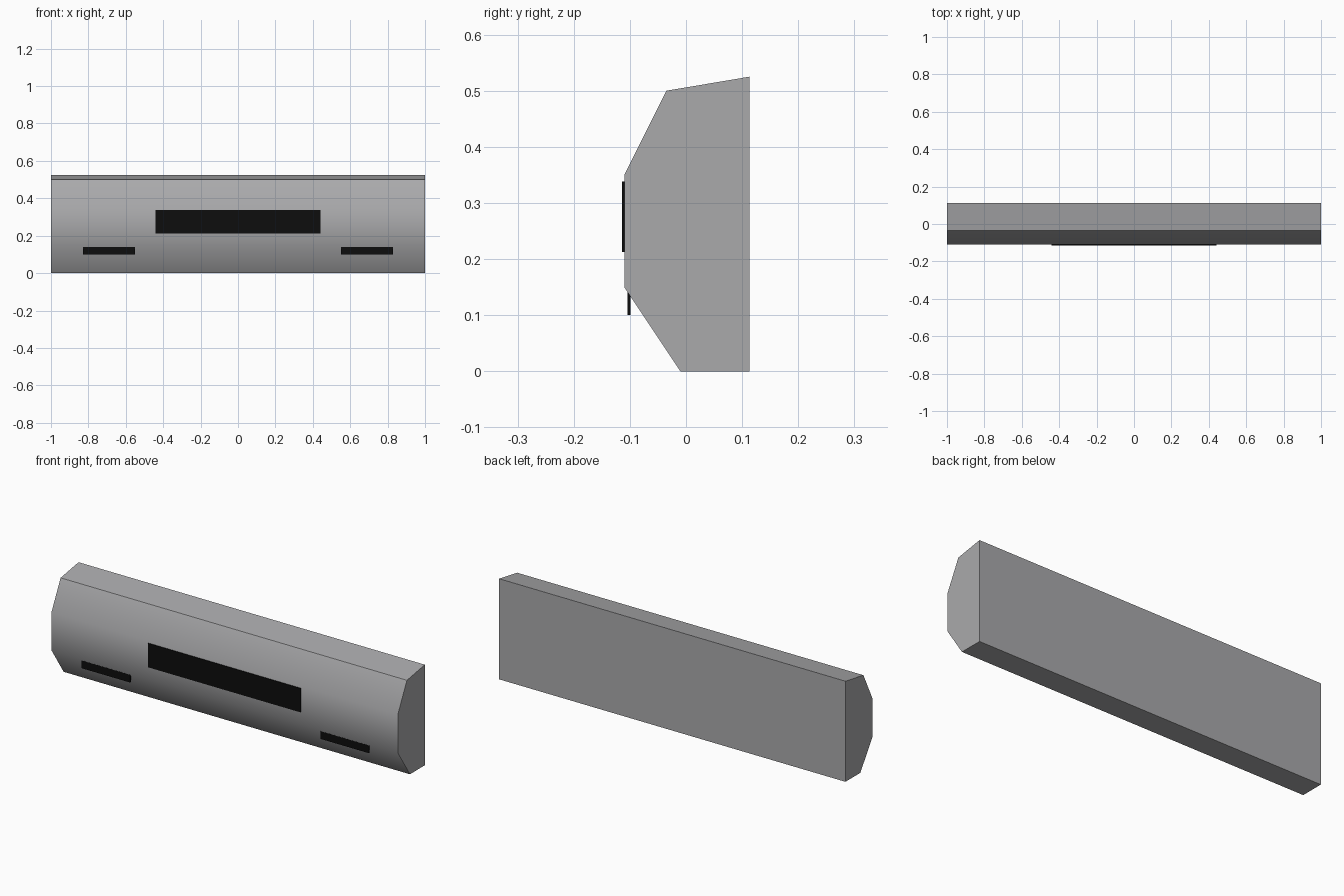
import bpy
import bmesh
import math

if "Cube" in bpy.data.objects:
    bpy.data.objects.remove(bpy.data.objects["Cube"], do_unlink=True)


def make_material(name, color):
    mat = bpy.data.materials.new(name)
    mat.use_nodes = True
    mat.diffuse_color = color
    mat.node_tree.nodes["Principled BSDF"].inputs["Base Color"].default_value = color
    return mat


def extrude_profile(name, profile, x_min, x_max, mat):
    """Sweep a closed (y, z) outline along x into a solid."""
    bm = bmesh.new()
    base = bm.faces.new([bm.verts.new((x_min, y, z)) for y, z in profile])
    swept = bmesh.ops.extrude_face_region(bm, geom=[base])["geom"]
    verts = [v for v in swept if isinstance(v, bmesh.types.BMVert)]
    bmesh.ops.translate(bm, verts=verts, vec=(x_max - x_min, 0, 0))
    bmesh.ops.recalc_face_normals(bm, faces=bm.faces)
    mesh = bpy.data.meshes.new(name)
    bm.to_mesh(mesh)
    bm.free()
    mesh.materials.append(mat)
    obj = bpy.data.objects.new(name, mesh)
    bpy.context.collection.objects.link(obj)
    return obj


def plate(name, x_min, x_max, y, z_min, z_max, mat):
    """Thin upright plate whose front face lies at y."""
    back = y + 0.005
    outline = [(y, z_min), (back, z_min), (back, z_max), (y, z_max)]
    return extrude_profile(name, outline, x_min, x_max, mat)


grey = make_material("satin grey", (0.4, 0.4, 0.41, 1))
black = make_material("black", (0.004, 0.004, 0.004, 1))

# Bumper body: faceted front blended smooth, crisp top, bottom, back and ends
section = [(-0.01, 0), (0.113, 0), (0.113, 0.525),
           (-0.035, 0.50), (-0.11, 0.35), (-0.11, 0.15)]
body = extrude_profile("bumper_body", section, -1, 1, grey)
bpy.ops.object.select_all(action="DESELECT")
body.select_set(True)
bpy.context.view_layer.objects.active = body
bpy.ops.object.shade_smooth_by_angle(angle=math.radians(40))

# Central panel
plate("centre_panel", -0.44, 0.44, -0.114, 0.213, 0.338, black)

# Lower slots, one per side
plate("left_slot", 0.55, 0.83, -0.104, 0.10, 0.14, black)
plate("right_slot", -0.83, -0.55, -0.104, 0.10, 0.14, black)
